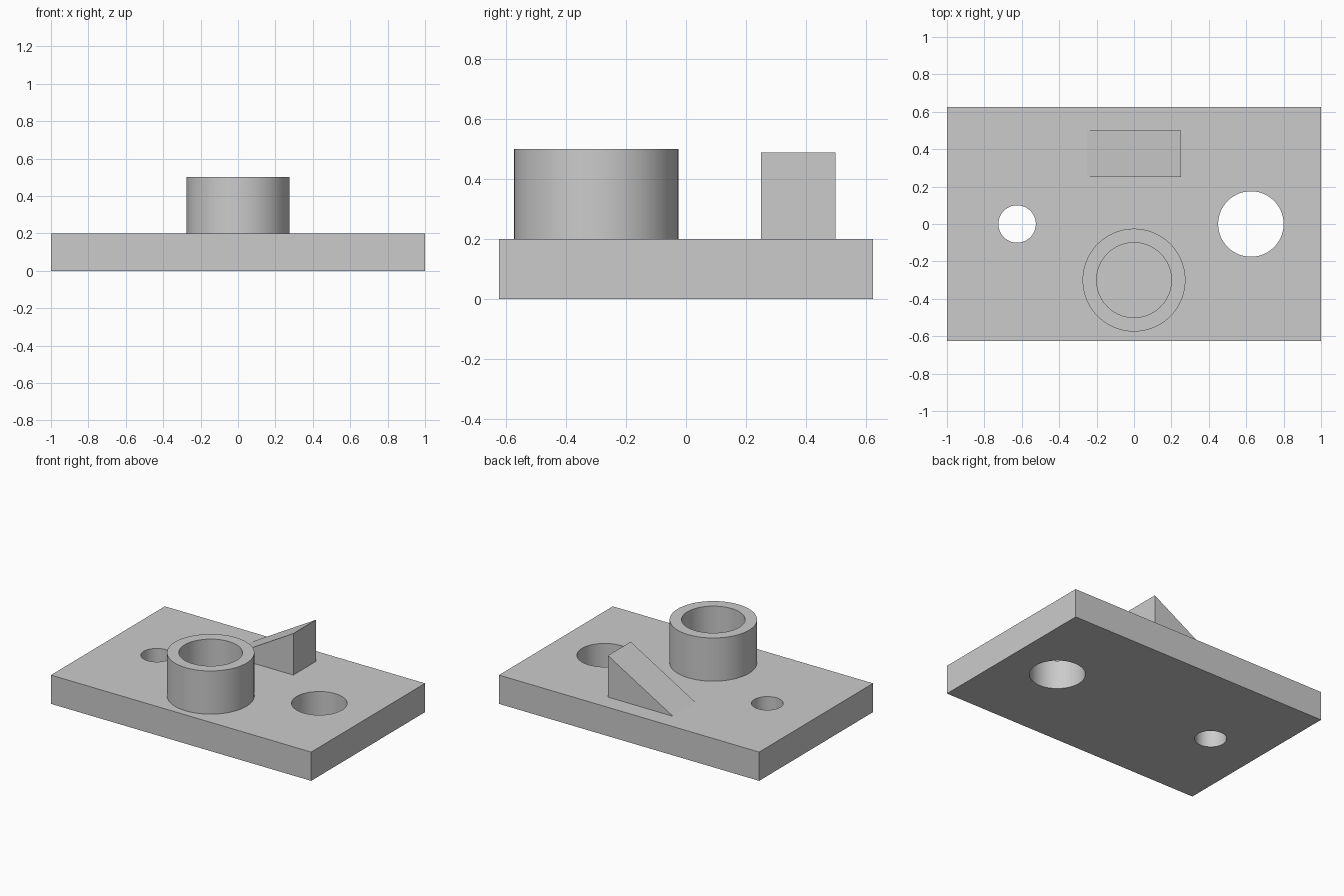
import bpy, bmesh, math
from mathutils import Matrix

if "Cube" in bpy.data.objects:
    bpy.data.objects.remove(bpy.data.objects["Cube"], do_unlink=True)

PLATE_TOP = 0.2
SINK = 0.01          # overlap of raised parts into the plate
SEGMENTS = 96

grey = bpy.data.materials.new("light_grey")
grey.use_nodes = True
colour = (0.6, 0.6, 0.6, 1)
grey.diffuse_color = colour
grey.node_tree.nodes["Principled BSDF"].inputs["Base Color"].default_value = colour


def add_object(name, bm):
    bmesh.ops.recalc_face_normals(bm, faces=bm.faces)
    mesh = bpy.data.meshes.new(name)
    bm.to_mesh(mesh)
    bm.free()
    mesh.materials.append(grey)
    obj = bpy.data.objects.new(name, mesh)
    bpy.context.collection.objects.link(obj)
    return obj


def select_only(obj):
    bpy.ops.object.select_all(action='DESELECT')
    obj.select_set(True)
    bpy.context.view_layer.objects.active = obj


def smooth(obj):
    select_only(obj)
    bpy.ops.object.shade_smooth_by_angle(angle=math.radians(29))


def cylinder(name, x, y, radius, z0, z1):
    bm = bmesh.new()
    bmesh.ops.create_cone(bm, cap_ends=True, segments=SEGMENTS, radius1=radius,
                          radius2=radius, depth=z1 - z0,
                          matrix=Matrix.Translation((x, y, (z0 + z1) / 2)))
    return add_object(name, bm)


def cut(target, cutter):
    cutter.hide_render = True
    mod = target.modifiers.new("hole", 'BOOLEAN')
    mod.operation, mod.solver, mod.object = 'DIFFERENCE', 'EXACT', cutter
    select_only(target)
    bpy.ops.object.modifier_apply(modifier=mod.name)
    bpy.data.objects.remove(cutter, do_unlink=True)


# Base plate with a small and a large through hole
bm = bmesh.new()
bmesh.ops.create_cube(bm, size=1, matrix=Matrix.Translation((0, 0, PLATE_TOP / 2))
                      @ Matrix.Diagonal((2, 1.25, PLATE_TOP, 1)))
plate = add_object("base_plate", bm)
for x, radius in ((-0.625, 0.1), (0.625, 0.175)):
    cut(plate, cylinder("hole_cutter", x, 0, radius, -0.1, 0.3))
smooth(plate)

# Hollow round boss, with the plate as its floor
boss = cylinder("round_boss", 0, -0.3, 0.275, PLATE_TOP - SINK, 0.5)
cut(boss, cylinder("bore_cutter", 0, -0.3, 0.2, 0.1, 0.6))
smooth(boss)

# Wedge with a thirty degree ramp rising towards the left
slope = math.tan(math.radians(30))
bm = bmesh.new()
profile = [(-0.25 - SINK / slope, PLATE_TOP - SINK), (0.25, PLATE_TOP - SINK),
           (0.25, PLATE_TOP + 0.5 * slope)]
side = bm.faces.new([bm.verts.new((x, 0.25, z)) for x, z in profile])
extruded = bmesh.ops.extrude_face_region(bm, geom=[side])["geom"]
bmesh.ops.translate(bm, vec=(0, 0.25, 0),
                    verts=[v for v in extruded if isinstance(v, bmesh.types.BMVert)])
add_object("wedge", bm)
